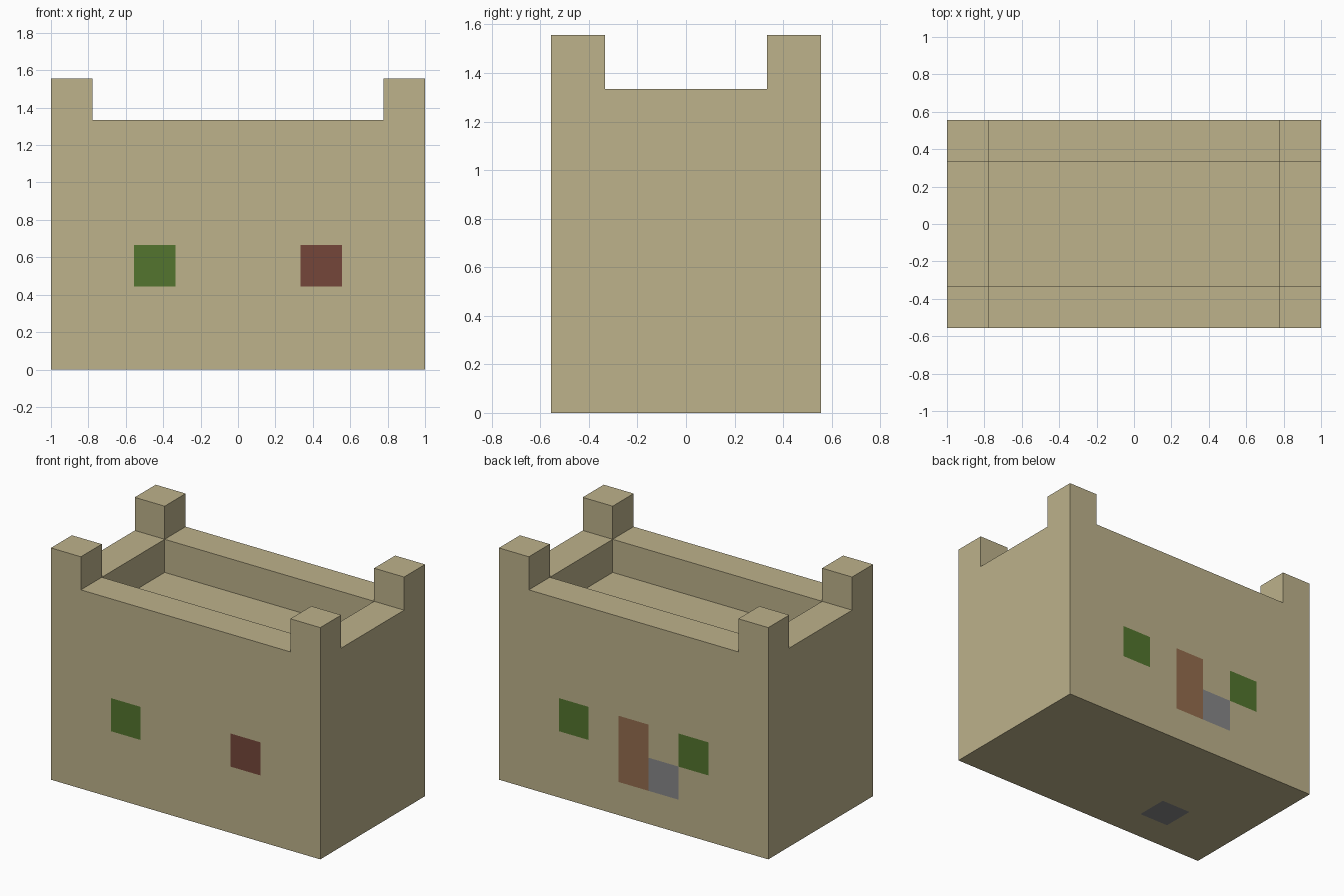
import bpy
import bmesh
from mathutils import Vector

default = bpy.data.objects.get("Cube")
if default:
    bpy.data.objects.remove(default, do_unlink=True)

U = 2 / 9  # one block


def material(name, rgb):
    linear = [((c / 255 + 0.055) / 1.055) ** 2.4 for c in rgb]
    mat = bpy.data.materials.new(name)
    mat.use_nodes = True
    mat.diffuse_color = (*linear, 1)
    bsdf = mat.node_tree.nodes["Principled BSDF"]
    bsdf.inputs["Base Color"].default_value = (*linear, 1)
    bsdf.inputs["Roughness"].default_value = 0.9
    return mat


SAND, GREEN, RED, BROWN, GREY = range(5)
materials = [
    material("sandstone", (189, 178, 139)),
    material("leaf green", (83, 117, 46)),
    material("brick red", (117, 70, 58)),
    material("door brown", (148, 109, 78)),
    material("stone grey", (135, 135, 137)),
]


def cut(bm, axis, positions):
    """Slice the whole mesh with planes across one axis."""
    normal = Vector((0, 0, 0))
    normal[axis] = 1
    for p in positions:
        bmesh.ops.bisect_plane(bm, geom=bm.verts[:] + bm.edges[:] + bm.faces[:],
                               plane_co=normal * p, plane_no=normal, dist=1e-5)


def push(bm, faces, dz):
    """Extrude single faces up or down."""
    new = bmesh.ops.extrude_discrete_faces(bm, faces=faces)["faces"]
    verts = list({v for f in new for v in f.verts})
    bmesh.ops.translate(bm, vec=(0, 0, dz), verts=verts)


# Main block, measured in blocks and scaled at the end
bm = bmesh.new()
bmesh.ops.create_cube(bm, size=1)
bmesh.ops.scale(bm, vec=(9, 5, 6), verts=bm.verts)
bmesh.ops.translate(bm, vec=(0, 0, 3), verts=bm.verts)

# Corner turrets and sunken roof
cut(bm, 0, (-3.5, 3.5))
cut(bm, 1, (-1.5, 1.5))
top = [f for f in bm.faces if f.calc_center_median().z > 5.9]
corners, roof = [], []
for f in top:
    c = f.calc_center_median()
    if abs(c.x) > 3.5 and abs(c.y) > 1.5:
        corners.append(f)
    elif abs(c.x) < 1 and abs(c.y) < 1:
        roof.append(f)
push(bm, corners, 1)
push(bm, roof, -1)
bmesh.ops.remove_doubles(bm, verts=bm.verts, dist=1e-4)

# Edges around windows, door, step and floor stone
cut(bm, 0, (-2.5, -1.5, -0.5, 0.5, 1.5, 2.5))
cut(bm, 1, (-0.5,))
cut(bm, 2, (1, 2, 3))
bmesh.ops.recalc_face_normals(bm, faces=bm.faces)


def colour_at(c):
    col = round(c.x)
    if c.y < -2.4 and 2 < c.z < 3:                      # front windows
        return {-2: GREEN, 2: RED}.get(col, SAND)
    if c.y > 2.4:                                       # back wall
        if abs(c.x) < 0.5 and 1 < c.z < 3:
            return BROWN
        if col == -1 and 1 < c.z < 2:
            return GREY
        if abs(col) == 2 and 2 < c.z < 3:
            return GREEN
    if c.z < 0.01 and col == -2 and -1.5 < c.y < -0.5:  # underside stone
        return GREY
    return SAND


for f in bm.faces:
    f.material_index = colour_at(f.calc_center_median())
bmesh.ops.scale(bm, vec=(U, U, U), verts=bm.verts)

mesh = bpy.data.meshes.new("house_walls")
bm.to_mesh(mesh)
bm.free()
for m in materials:
    mesh.materials.append(m)
house = bpy.data.objects.new("house_walls", mesh)
bpy.context.collection.objects.link(house)
